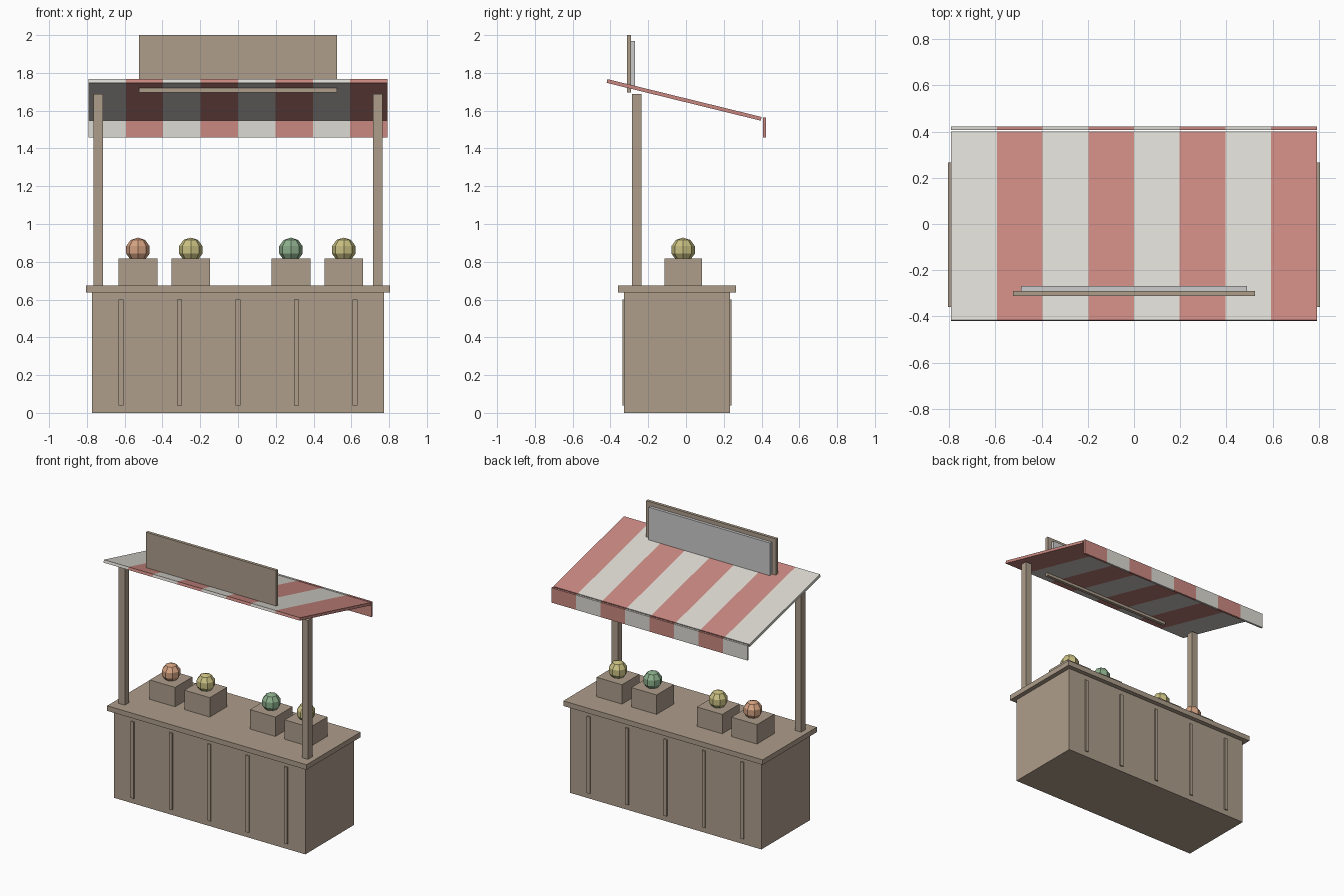
import bpy, bmesh
from math import radians
from mathutils import Matrix

if "Cube" in bpy.data.objects:
    bpy.data.objects.remove(bpy.data.objects["Cube"])


def material(name, rgb):
    m = bpy.data.materials.new(name)
    m.diffuse_color = (*rgb, 1)
    m.use_nodes = True
    m.node_tree.nodes["Principled BSDF"].inputs["Base Color"].default_value = m.diffuse_color
    return m


WOOD = material("wood", (0.42, 0.34, 0.26))
RED = material("red_cloth", (0.60, 0.25, 0.22))
CREAM = material("cream_cloth", (0.72, 0.70, 0.65))
PANEL = material("sign_grey", (0.60, 0.60, 0.58))
ORANGE = material("orange_fruit", (0.66, 0.36, 0.22))
YELLOW = material("yellow_fruit", (0.58, 0.52, 0.22))
GREEN = material("green_fruit", (0.26, 0.42, 0.26))


def add(name, bm, mat, loc, tilt=0):
    mesh = bpy.data.meshes.new(name)
    bm.to_mesh(mesh)
    bm.free()
    mesh.materials.append(mat)
    ob = bpy.data.objects.new(name, mesh)
    ob.location = loc
    ob.rotation_euler.x = tilt
    bpy.context.collection.objects.link(ob)
    return ob


def box(name, loc, size, mat=WOOD, tilt=0):
    bm = bmesh.new()
    bmesh.ops.create_cube(bm, size=1, matrix=Matrix.Diagonal((*size, 1)))
    return add(name, bm, mat, loc, tilt)


def fruit(name, loc, mat):
    bm = bmesh.new()
    bmesh.ops.create_uvsphere(bm, u_segments=8, v_segments=5, radius=0.065)
    return add(name, bm, mat, loc)


# Counter
box("counter_body", (0, -0.047, 0.319), (1.545, 0.56, 0.638))
box("counter_top", (0, -0.047, 0.657), (1.61, 0.625, 0.037))

# Battens on the front and back of the counter
for i in range(5):
    x = (i - 2) * 0.31
    box("front_batten", (x, -0.327, 0.32), (0.025, 0.018, 0.56))
    box("back_batten", (x, 0.233, 0.32), (0.025, 0.018, 0.56))

# Posts
for s in (-1, 1):
    box("post", (s * 0.74, -0.26, 1.182), (0.05, 0.05, 1.015))

# Striped awning with hanging valance
W = 0.198
for i in range(8):
    x = (i - 3.5) * W
    cloth = RED if i % 2 else CREAM
    box("awning_stripe", (x, -0.01, 1.657), (W, 0.84, 0.02), cloth, radians(-13.8))
    box("valance_stripe", (x, 0.415, 1.511), (W, 0.015, 0.108), cloth)

# Sign board with panel behind
box("sign_board", (0, -0.301, 1.848), (1.05, 0.022, 0.304))
box("sign_panel", (0, -0.28, 1.85), (0.98, 0.022, 0.24), PANEL)

# Crates topped with fruit
for x, mat in ((-0.53, ORANGE), (-0.25, YELLOW), (0.28, GREEN), (0.56, YELLOW)):
    box("crate", (x, -0.015, 0.746), (0.205, 0.2, 0.142))
    fruit("fruit", (x, -0.015, 0.863), mat)
